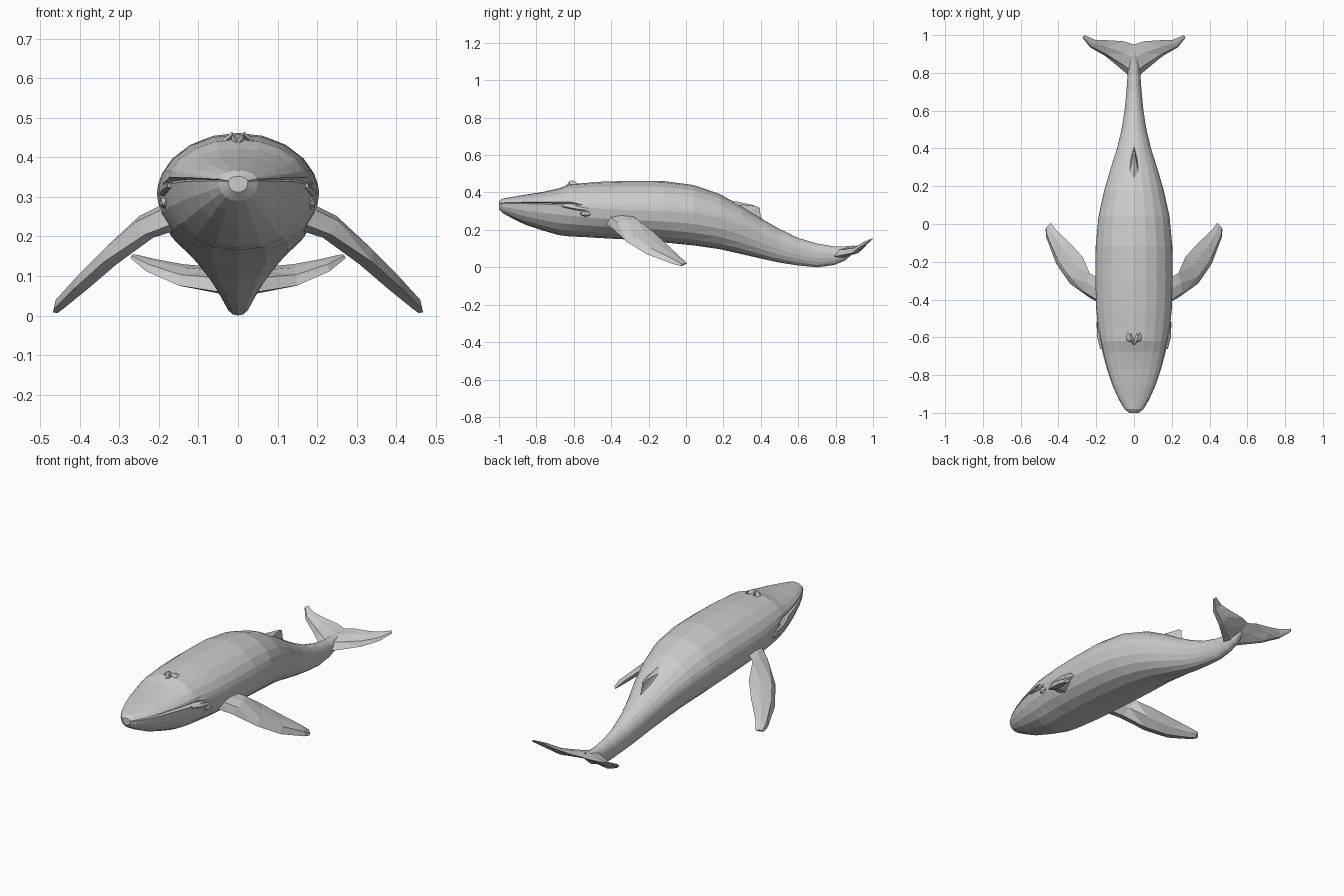
import bpy, bmesh, math
from mathutils import Vector


def loft(name, rings):
    """Skin closed rings of equal point count and cap both ends."""
    bm = bmesh.new()
    loops = [[bm.verts.new(p) for p in r] for r in rings]
    for a, b in zip(loops, loops[1:]):
        n = len(a)
        for i in range(n):
            j = (i + 1) % n
            bm.faces.new((a[i], a[j], b[j], b[i]))
    bm.faces.new(loops[0])
    bm.faces.new(loops[-1])
    bmesh.ops.triangulate(bm, faces=bm.faces[:])
    bmesh.ops.recalc_face_normals(bm, faces=bm.faces[:])
    me = bpy.data.meshes.new(name)
    bm.to_mesh(me)
    bm.free()
    ob = bpy.data.objects.new(name, me)
    bpy.context.collection.objects.link(ob)
    return ob


def blade(name, sections):
    """Fin from (leading edge, trailing edge, thickness) sections."""
    rings = []
    for k, (l, t, th) in enumerate(sections):
        l, t = Vector(l), Vector(t)
        a = sections[max(k - 1, 0)]
        b = sections[min(k + 1, len(sections) - 1)]
        span = Vector(b[0]) + Vector(b[1]) - Vector(a[0]) - Vector(a[1])
        n = span.cross(t - l).normalized() * th / 2
        p, q = l.lerp(t, 0.25), l.lerp(t, 0.65)
        rings.append([l, p + n, q + n * 0.7, t, q - n * 0.7, p - n])
    return loft(name, rings)


def mirror(sections):
    return [((-l[0], l[1], l[2]), (-t[0], t[1], t[2]), th) for l, t, th in sections]


# Body stations: y, top, widest height, bottom, half width
stations = [
    (-1.00, .352, .338, .312, .025), (-.98, .368, .340, .290, .050),
    (-.93, .376, .340, .262, .080), (-.86, .388, .340, .228, .112),
    (-.77, .402, .338, .198, .143), (-.68, .422, .334, .172, .167),
    (-.62, .445, .330, .165, .180), (-.55, .450, .322, .162, .190),
    (-.45, .458, .312, .156, .200), (-.30, .462, .305, .148, .205),
    (-.12, .461, .300, .133, .203), (.04, .440, .288, .117, .188),
    (.18, .392, .262, .097, .157), (.30, .325, .222, .070, .122),
    (.40, .262, .175, .047, .090), (.50, .205, .130, .025, .066),
    (.60, .157, .095, .010, .050), (.70, .127, .072, .000, .040),
    (.79, .112, .068, .012, .034), (.85, .112, .078, .036, .030),
    (.90, .116, .098, .080, .015)]
angles = [90, 72, 54, 36, 20, 10, 5, 0, -18, -36, -54, -72, -90]

# Body with the mouth slit pressed into the head stations
rings = []
for y, top, mid, bot, w in stations:
    slit = 0.10 if y < -0.6 else 0
    half = []
    for d in angles:
        c, s = max(math.cos(math.radians(d)), 0), math.sin(math.radians(d))
        if d >= 0:
            x, z = w * c, mid + (top - mid) * s
        else:
            x, z = w * c ** 0.9, mid - (mid - bot) * abs(s) ** 0.95
        if d == 5:
            x *= 1 - slit
        elif d == 10:
            x *= 1 - slit * 0.2
        half.append((x, y, z))
    rings.append(half + [(-x, yy, z) for x, yy, z in half[-2:0:-1]])
loft("body", rings)

# Flippers
flipper = [
    ((.13, -.45, .245), (.15, -.31, .295), .075),
    ((.235, -.39, .205), (.235, -.26, .255), .060),
    ((.34, -.315, .135), (.272, -.175, .190), .050),
    ((.412, -.21, .070), (.335, -.105, .125), .042),
    ((.465, -.07, .018), (.410, -.035, .060), .030),
    ((.468, -.03, .008), (.440, .005, .022), .014)]
blade("right_flipper", flipper)
blade("left_flipper", mirror(flipper))

# Tail flukes, tip to tip
fluke = [
    ((.05, .805, .060), (.05, .967, .122), .042),
    ((.15, .888, .076), (.14, .973, .130), .034),
    ((.232, .935, .112), (.205, .975, .142), .024),
    ((.272, .985, .145), (.262, 1.0, .155), .010)]
root = [((0, .76, .055), (0, .950, .115), .050)]
blade("tail_flukes", mirror(fluke)[::-1] + root + fluke)

# Dorsal fin
blade("dorsal_fin", [
    ((0, .16, .370), (0, .43, .225), .075),
    ((0, .27, .352), (0, .398, .275), .034),
    ((0, .365, .331), (0, .395, .318), .010)])

# Blowhole ridges and eye bumps
for side, sx in (("right", 1), ("left", -1)):
    blade(side + "_blowhole_ridge", [
        ((sx * .002, -.645, .432), (sx * .012, -.57, .440), .020),
        ((sx * .014, -.625, .458), (sx * .022, -.59, .457), .014),
        ((sx * .036, -.620, .438), (sx * .036, -.57, .440), .014)])
    bpy.ops.mesh.primitive_ico_sphere_add(
        subdivisions=1, radius=1, location=(sx * .184, -.535, .288))
    eye = bpy.context.object
    eye.name = side + "_eye_bump"
    eye.scale = (.017, .034, .019)
    # Lip corner fold behind the mouth
    blade(side + "_lip_corner", [
        ((sx * .170, -.66, .322), (sx * .168, -.66, .338), .020),
        ((sx * .184, -.60, .308), (sx * .182, -.60, .332), .022),
        ((sx * .190, -.54, .300), (sx * .188, -.52, .318), .016)])
